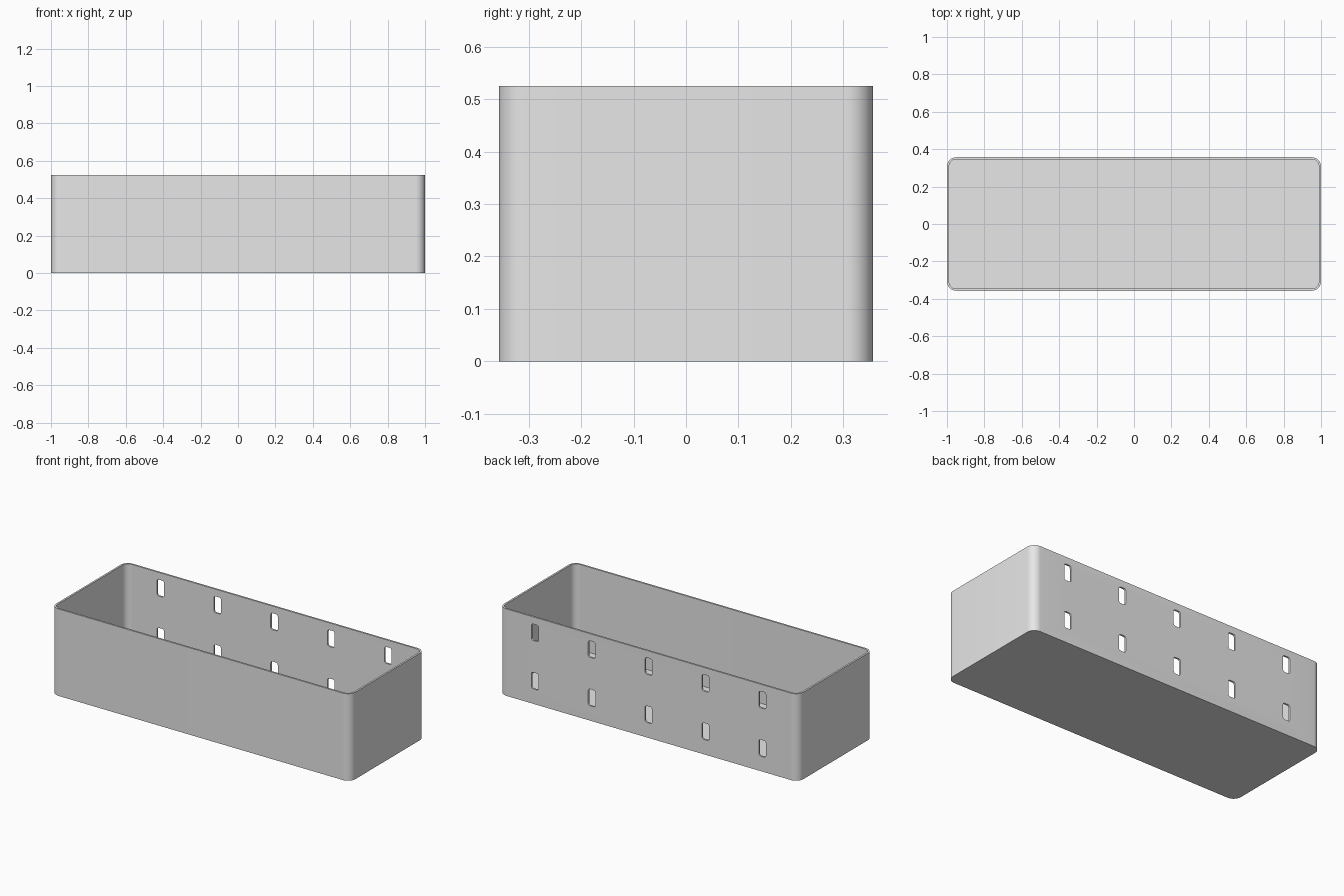
import bpy
import math

if "Cube" in bpy.data.objects:
    bpy.data.objects.remove(bpy.data.objects["Cube"], do_unlink=True)

LENGTH, DEPTH, HEIGHT = 2.0, 0.714, 0.525
WALL, FLOOR, RADIUS = 0.011, 0.01, 0.05

grey = bpy.data.materials.new("plain grey")
grey.use_nodes = True
grey.diffuse_color = (0.8, 0.8, 0.8, 1)
grey.node_tree.nodes["Principled BSDF"].inputs["Base Color"].default_value = (0.8, 0.8, 0.8, 1)


def rounded_outline(w, h, r, steps):
    """Points of a rounded rectangle, counter-clockwise."""
    points = []
    for i, (sx, sy) in enumerate([(1, 1), (-1, 1), (-1, -1), (1, -1)]):
        for k in range(steps + 1):
            a = (i + k / steps) * math.pi / 2
            points.append((sx * (w / 2 - r) + r * math.cos(a),
                           sy * (h / 2 - r) + r * math.sin(a)))
    return points


def make_object(name, verts, faces):
    mesh = bpy.data.meshes.new(name)
    mesh.from_pydata(verts, [], faces)
    mesh.materials.append(grey)
    obj = bpy.data.objects.new(name, mesh)
    bpy.context.collection.objects.link(obj)
    return obj


def loft(name, rings):
    """Closed solid through a list of equal-sized rings."""
    n = len(rings[0])
    faces = [list(range(n))[::-1], [(len(rings) - 1) * n + i for i in range(n)]]
    for r in range(len(rings) - 1):
        for i in range(n):
            j = (i + 1) % n
            faces.append([r * n + i, r * n + j, (r + 1) * n + j, (r + 1) * n + i])
    return make_object(name, [p for ring in rings for p in ring], faces)


# Open tray: outer wall up, over the rim, inner wall down to the floor
outer = rounded_outline(LENGTH, DEPTH, RADIUS, 12)
inner = rounded_outline(LENGTH - 2 * WALL, DEPTH - 2 * WALL, RADIUS - WALL, 12)
tray = loft("tray", [[(x, y, z) for x, y in ring] for ring, z in
                     [(outer, 0), (outer, HEIGHT), (inner, HEIGHT), (inner, FLOOR)]])

# Two rows of five mounting slots through the back wall
slot = rounded_outline(0.047, 0.1, 0.012, 4)
for z in (0.14, 0.432):
    for i in range(-2, 3):
        cutter = loft("slot_cutter", [[(x + i * 0.38, y, v + z) for x, v in slot]
                                      for y in (DEPTH / 2 + 0.05, DEPTH / 2 - 0.05)])
        cutter.hide_render = True
        cutter.hide_set(True)
        cut = tray.modifiers.new("slot", 'BOOLEAN')
        cut.operation = 'DIFFERENCE'
        cut.solver = 'EXACT'
        cut.object = cutter

# Bake the cuts and drop the cutters
bpy.context.view_layer.update()
baked = bpy.data.meshes.new_from_object(
    tray.evaluated_get(bpy.context.evaluated_depsgraph_get()))
tray.modifiers.clear()
tray.data = baked
for obj in [o for o in bpy.data.objects if o.name.startswith("slot_cutter")]:
    bpy.data.objects.remove(obj, do_unlink=True)

# Low rib along the middle of the floor
rib = [(0, -0.002), (0, 0.002)]
half = LENGTH / 2 - WALL
loft("floor_rib", [[(sx * half, 0.003 + y, z) for sx, y in
                    [(-1, -0.002), (1, -0.002), (1, 0.002), (-1, 0.002)]]
                   for z in (FLOOR - 0.002, FLOOR + 0.006)])

# Smooth corners, sharp rims
bpy.ops.object.select_all(action='DESELECT')
tray.select_set(True)
bpy.context.view_layer.objects.active = tray
bpy.ops.object.shade_smooth_by_angle(angle=math.radians(30))
